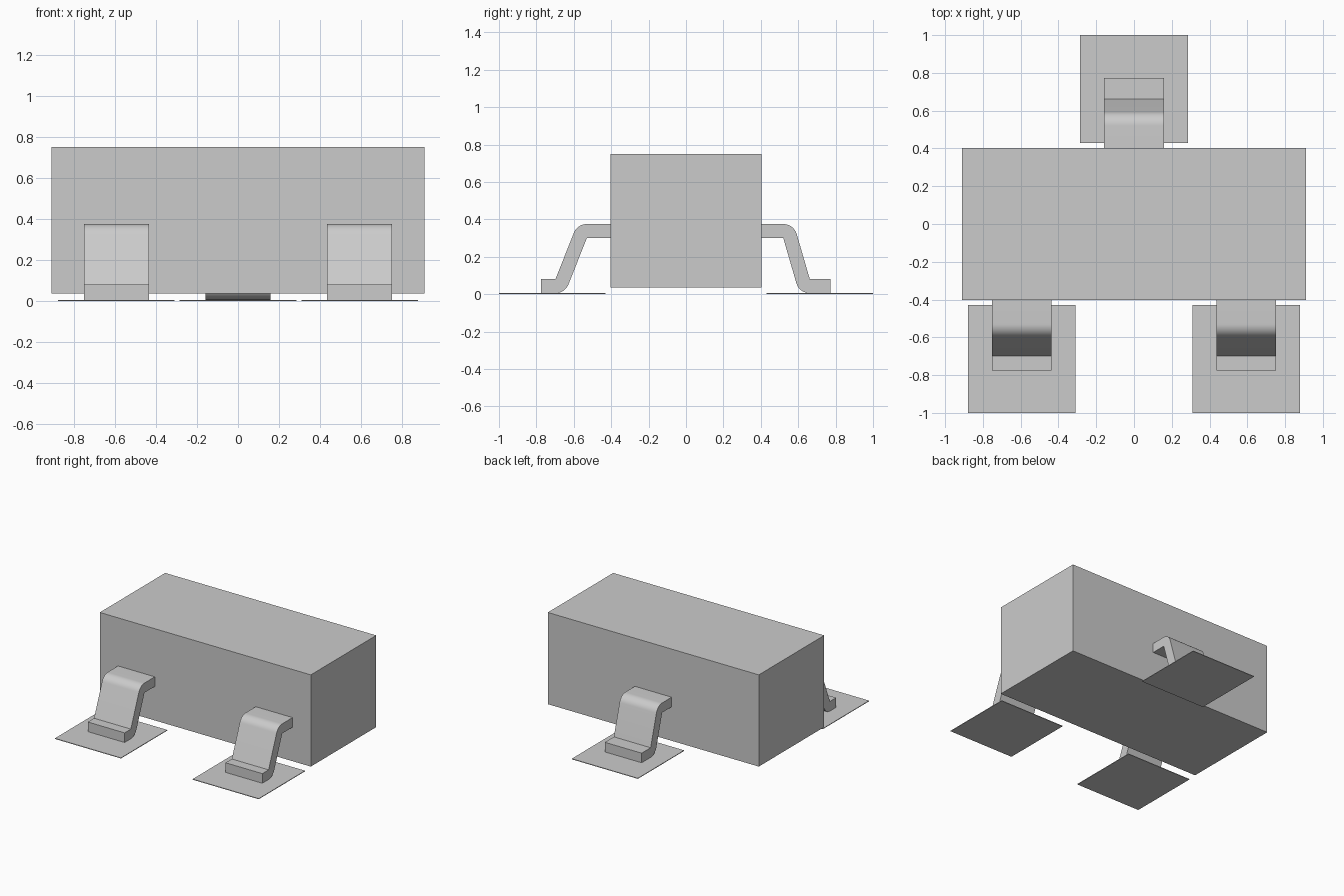
import bpy, bmesh, math

old = bpy.data.objects.get("Cube")
if old:
    bpy.data.objects.remove(old, do_unlink=True)

grey = bpy.data.materials.new("plain grey")
grey.use_nodes = True
GREY = (0.6, 0.6, 0.6, 1)
grey.diffuse_color = GREY
grey.node_tree.nodes["Principled BSDF"].inputs["Base Color"].default_value = GREY

PAD_TOP = 0.005     # leads rest on the pads
THICK = 0.075       # lead sheet thickness
SHOULDER_Z = 0.30   # underside of the lead's upper arm


def box(name, x, y, z):
    """Box from (min, max) ranges."""
    bpy.ops.mesh.primitive_cube_add(size=1, location=[sum(r) / 2 for r in (x, y, z)])
    ob = bpy.context.object
    ob.name = name
    ob.scale = [r[1] - r[0] for r in (x, y, z)]
    bpy.ops.object.transform_apply(location=False, rotation=False, scale=True)
    ob.data.materials.append(grey)


def arc(cx, cz, a0, a1, steps=10):
    return [(cx + THICK * math.cos(a0 + (a1 - a0) * i / steps),
             cz + THICK * math.sin(a0 + (a1 - a0) * i / steps)) for i in range(steps + 1)]


def lead(name, cx, width, side, shoulder, heel, toe):
    """Gull-wing lead: bent strip profile (outward distance, z) extruded across x."""
    heel_z = PAD_TOP + THICK
    dy, dz = heel - shoulder, SHOULDER_Z - heel_z
    lean = math.atan2(dy, dz) - math.asin(THICK / math.hypot(dy, dz))
    prof = [(0.40, SHOULDER_Z), (0.40, SHOULDER_Z + THICK)]
    prof += arc(shoulder, SHOULDER_Z, math.pi / 2, lean)            # upper outer bend
    prof += [(heel, heel_z), (toe, heel_z), (toe, PAD_TOP)]         # foot
    prof += arc(heel, heel_z, 1.5 * math.pi, math.pi + lean)        # lower outer bend
    prof.append((shoulder, SHOULDER_Z))
    bm = bmesh.new()
    face = bm.faces.new([bm.verts.new((cx - width / 2, side * d, z)) for d, z in prof])
    new = bmesh.ops.extrude_face_region(bm, geom=[face])["geom"]
    bmesh.ops.translate(bm, vec=(width, 0, 0),
                        verts=[v for v in new if isinstance(v, bmesh.types.BMVert)])
    bmesh.ops.recalc_face_normals(bm, faces=bm.faces)
    mesh = bpy.data.meshes.new(name)
    bm.to_mesh(mesh)
    bm.free()
    mesh.materials.append(grey)
    ob = bpy.data.objects.new(name, mesh)
    bpy.context.collection.objects.link(ob)
    bpy.ops.object.select_all(action='DESELECT')
    ob.select_set(True)
    bpy.context.view_layer.objects.active = ob
    bpy.ops.object.shade_smooth_by_angle(angle=math.radians(30))


# Package block
box("body", (-0.91, 0.91), (-0.403, 0.403), (0.035, 0.75))

# Leads with their solder pads: name, x, side, shoulder, heel, toe
for name, cx, side, shoulder, heel, toe in (
        ("front_left", 0.594, -1, 0.53, 0.698, 0.775),
        ("front_right", -0.594, -1, 0.53, 0.698, 0.775),
        ("back", 0.0, 1, 0.52, 0.662, 0.773)):
    lead(name + "_lead", cx, 0.317, side, shoulder, heel, toe)
    box(name + "_pad", (cx - 0.285, cx + 0.285),
        sorted((side * 0.43, side * 1.0)), (0, PAD_TOP))
